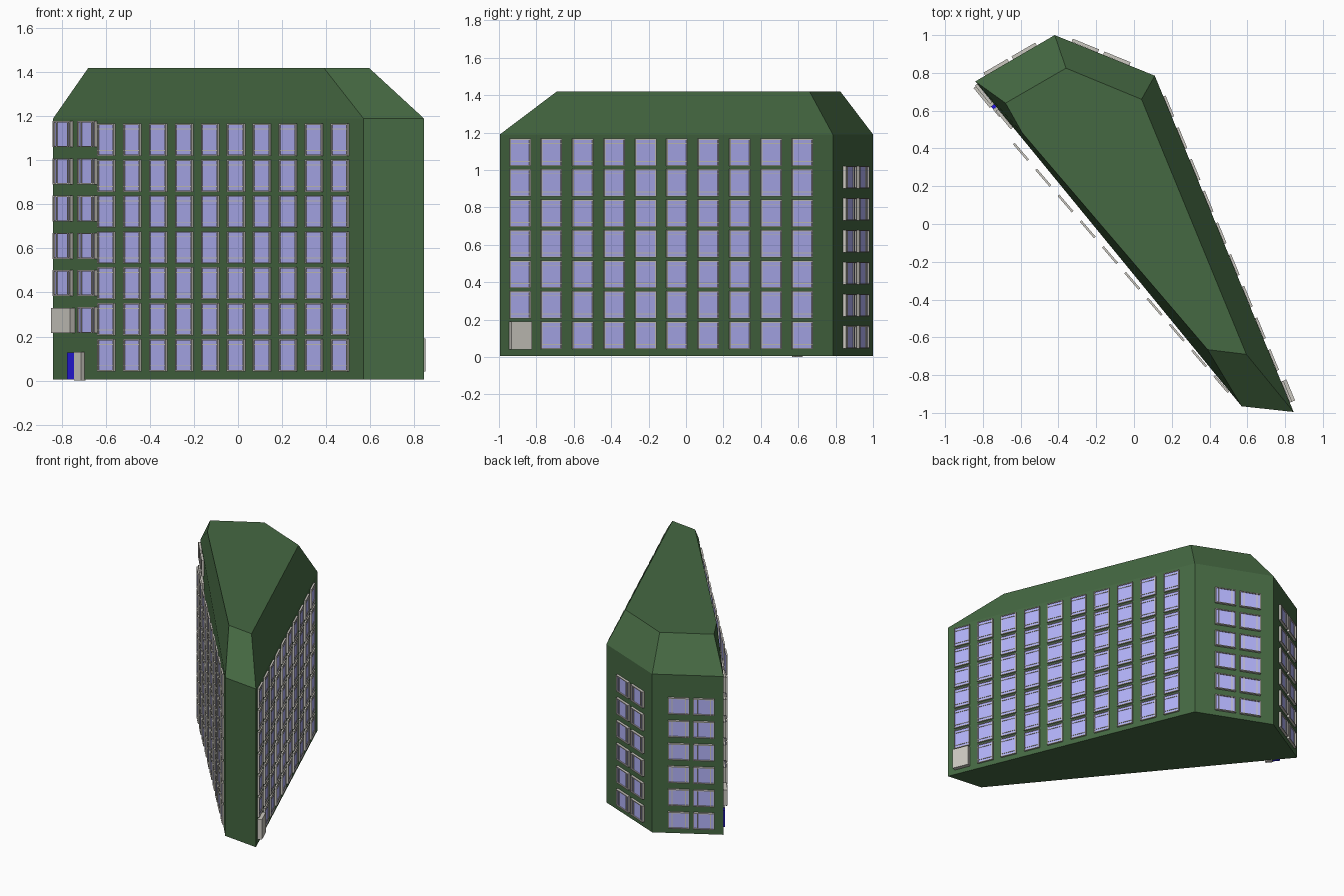
import bpy, bmesh
from mathutils import Vector, Matrix

if "Cube" in bpy.data.objects:
    bpy.data.objects.remove(bpy.data.objects["Cube"])


def material(name, rgb):
    m = bpy.data.materials.new(name)
    m.diffuse_color = (*rgb, 1)
    m.use_nodes = True
    m.node_tree.nodes["Principled BSDF"].inputs["Base Color"].default_value = m.diffuse_color
    return m


GREEN = material("green_wall", (0.06, 0.14, 0.055))
GLASS = material("lilac_glass", (0.45, 0.45, 0.95))
TRIM = material("trim", (0.60, 0.58, 0.53))
BLUE = material("blue_door", (0.02, 0.01, 0.75))


def make_object(name, bm, mat):
    bmesh.ops.recalc_face_normals(bm, faces=bm.faces)
    me = bpy.data.meshes.new(name)
    bm.to_mesh(me)
    bm.free()
    me.materials.append(mat)
    ob = bpy.data.objects.new(name, me)
    bpy.context.collection.objects.link(ob)
    return ob


def wall_frame(centre, along):
    """Local axes at a wall point: x along wall, y outward, z up."""
    d = Vector((along[0], along[1], 0)).normalized()
    n = Vector((d.y, -d.x, 0))
    m = Matrix((d, n, Vector((0, 0, 1)))).transposed().to_4x4()
    return Matrix.Translation((centre[0], centre[1], 0)) @ m


def box(bm, frame, x0, x1, y0, y1, z0, z1):
    mid = Matrix.Translation(((x0 + x1) / 2, (y0 + y1) / 2, (z0 + z1) / 2))
    size = Matrix.Diagonal((x1 - x0, y1 - y0, z1 - z0, 1))
    bmesh.ops.create_cube(bm, size=1, matrix=frame @ mid @ size)


def windows(name, first, last, cols, width, height, z_low, z_step, rows,
            tall_bars, depth, skip=()):
    """Grid of framed windows between two column centres on a wall."""
    glass, trim = bmesh.new(), bmesh.new()
    a, b = Vector(first), Vector(last)
    w, t = width / 2, 0.006
    for c in range(cols):
        f = wall_frame(a.lerp(b, c / (cols - 1)), b - a)
        for r in range(rows):
            if (c, r) in skip:
                continue
            z0 = z_low + r * z_step
            z1 = z0 + height
            box(glass, f, -w + t, w - t, 0, depth * 0.5, z0 + t, z1 - t)
            # outer frame
            box(trim, f, -w, -w + t, 0, depth, z0, z1)
            box(trim, f, w - t, w, 0, depth, z0, z1)
            box(trim, f, -w + t, w - t, 0, depth, z0, z0 + t)
            box(trim, f, -w + t, w - t, 0, depth, z1 - t, z1)
            # inner bars
            if tall_bars:
                for x in (-0.62, 0.62):
                    box(trim, f, x * w - 0.003, x * w + 0.003, 0, depth * 0.8,
                        z0 + t, z1 - t)
            else:
                for k in (0.17, 0.83):
                    z = z0 + k * height
                    box(trim, f, -w + t, w - t, 0, depth * 0.8, z - 0.002, z + 0.002)
    make_object(name + "_glass", glass, GLASS)
    make_object(name + "_frames", trim, TRIM)


def block(name, centre, along, width, depth, z0, z1, mat):
    bm = bmesh.new()
    box(bm, wall_frame(centre, along), -width / 2, width / 2, -0.005, depth, z0, z1)
    make_object(name, bm, mat)


# Building: footprint, eaves line and flat roof top, all counter-clockwise
foot = [(-0.84, 0.755), (-0.715, 0.603), (0.57, -0.965), (0.845, -0.995),
        (0.11, 0.785), (-0.42, 1.0)]
top = [(-0.68, 0.64), (-0.59, 0.48), (0.39, -0.665), (0.595, -0.69),
       (0.04, 0.66), (-0.36, 0.825)]
bm = bmesh.new()
rings = [[bm.verts.new((x, y, z)) for x, y in pts]
         for pts, z in ((foot, 0.005), (foot, 1.19), (top, 1.42))]
for lo, hi in zip(rings, rings[1:]):
    for i in range(6):
        j = (i + 1) % 6
        bm.faces.new((lo[i], lo[j], hi[j], hi[i]))
bm.faces.new(rings[0][::-1])
bm.faces.new(rings[2])
make_object("building_body", bm, GREEN)

# Long walls
windows("front_wall_windows", (-0.594, 0.386), (0.467, -0.844), 10, 0.115, 0.147,
        0.042, 0.163, 7, False, 0.012)
windows("right_wall_windows", (0.802, -0.89), (0.178, 0.62), 10, 0.119, 0.147,
        0.042, 0.163, 7, False, 0.013, skip={(0, 0)})

# Short walls
windows("back_right_windows", (-0.094, 0.868), (-0.261, 0.936), 2, 0.15, 0.122,
        0.045, 0.171, 6, True, 0.018)
windows("back_left_windows", (-0.577, 0.908), (-0.725, 0.822), 2, 0.145, 0.122,
        0.045, 0.171, 6, True, 0.018)
windows("front_left_windows", (-0.79, 0.694), (-0.68, 0.56), 2, 0.125, 0.118,
        0.215, 0.169, 6, True, 0.016, skip={(0, 0)})

# Shutters over two openings, and the entrance
block("right_shutter", (0.802, -0.89), (-0.735, 1.78), 0.12, 0.03, 0.04, 0.19, TRIM)
block("left_shutter", (-0.783, 0.686), (1.41, -1.72), 0.135, 0.03, 0.215, 0.33, TRIM)
block("entrance_door", (-0.745, 0.639), (1.41, -1.72), 0.05, 0.02, 0.005, 0.127, BLUE)
block("entrance_side_panel", (-0.713, 0.60), (1.41, -1.72), 0.05, 0.022, 0.0, 0.13, TRIM)
